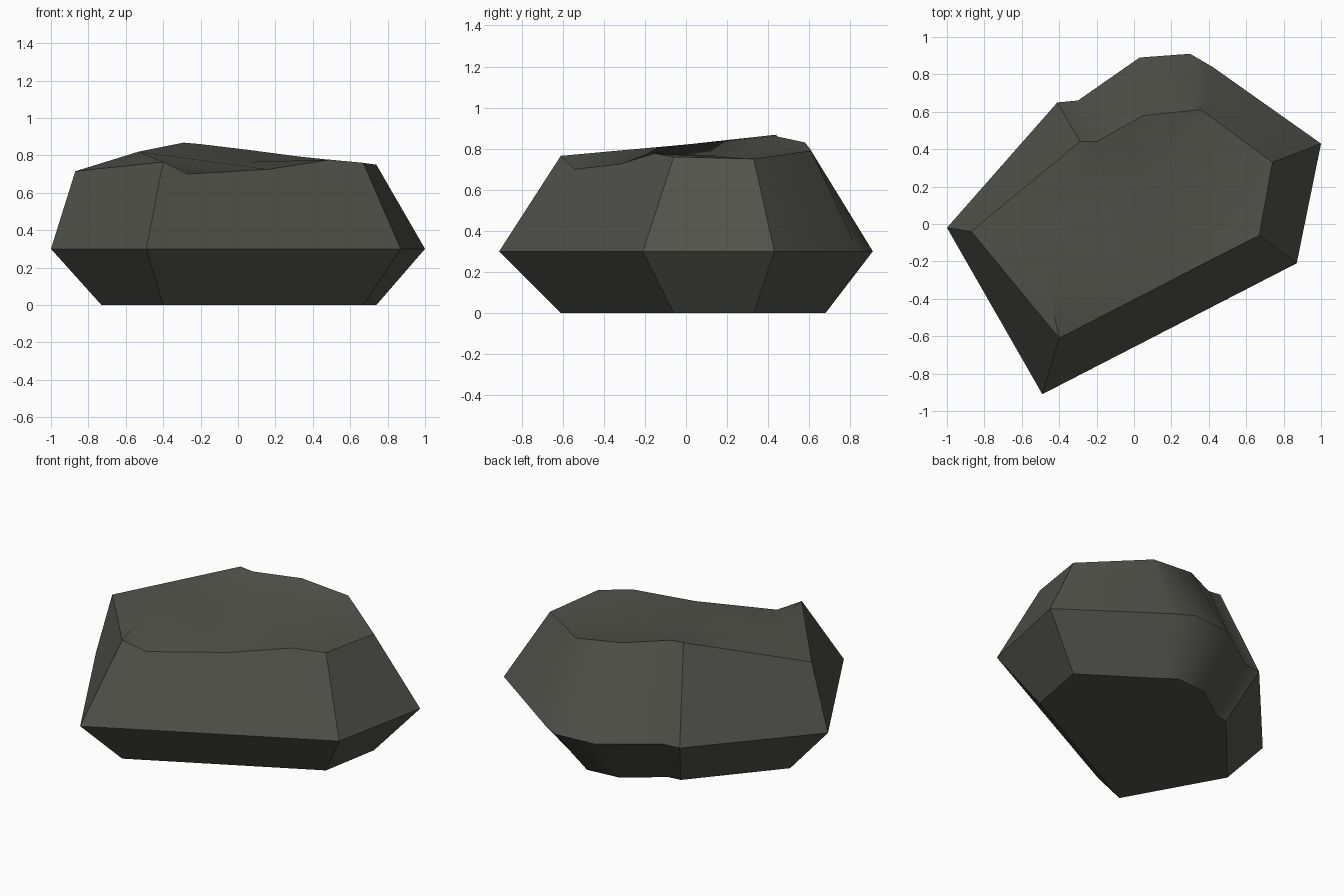
import bpy, bmesh, math
from mathutils import Vector
from mathutils.geometry import delaunay_2d_cdt

if "Cube" in bpy.data.objects:
    bpy.data.objects.remove(bpy.data.objects["Cube"])

stone = bpy.data.materials.new("dark grey stone")
stone.diffuse_color = (0.085, 0.085, 0.073, 1)
stone.use_nodes = True
stone.node_tree.nodes["Principled BSDF"].inputs["Base Color"].default_value = stone.diffuse_color

# Widest outline, counter-clockwise
waist = [(-1, -.02), (-.49, -.91), (.87, -.21), (1, .43), (.42, .84),
         (.30, .91), (.03, .89), (-.30, .66), (-.41, .65)]
# Footprint, same order
foot = [(-.73, -.02), (-.40, -.61), (.67, -.06), (.74, .33), (.31, .62),
        (.23, .68), (.02, .66), (-.22, .49), (-.30, .48)]
# Upper rim, same order
rim = [(-.87, -.04, .715), (-.40, -.61, .765), (.67, -.06, .76), (.74, .33, .75),
       (.36, .61, .79), (.30, .605, .797), (.05, .58, .83), (-.20, .44, .86),
       (-.29, .44, .868)]
# Chips along the front rim, and bumps inside the top
chips = [(-.27, -.543, .70), (.16, -.322, .725), (.49, -.153, .777)]
bumps = [(-.53, 0, .82), (.07, .2, .765)]

bm = bmesh.new()
F = [bm.verts.new((x, y, 0)) for x, y in foot]
W = [bm.verts.new((x, y, .3)) for x, y in waist]
R = [bm.verts.new(p) for p in rim]
C = [bm.verts.new(p) for p in chips]
B = [bm.verts.new(p) for p in bumps]

# Base and side walls
bm.faces.new(F[::-1])
n = len(W)
for i in range(n):
    j = (i + 1) % n
    bm.faces.new((F[i], F[j], W[j], W[i]))
    bm.faces.new([W[i], W[j], R[j]] + (C[::-1] if i == 1 else []) + [R[i]])

# Uneven top, triangulated inside the rim
loop = R[:2] + C + R[2:]
verts = loop + B
k = len(loop)
edges = [(i, (i + 1) % k) for i in range(k)] + [(k, 3), (k + 1, 4), (k, k + 1)]
res = delaunay_2d_cdt([Vector(v.co.xy) for v in verts], edges, [], 1, 1e-5)
for f in res[2]:
    bm.faces.new([verts[res[3][i][0]] for i in f])

bmesh.ops.recalc_face_normals(bm, faces=bm.faces)
mesh = bpy.data.meshes.new("boulder")
bm.to_mesh(mesh)
bm.free()
mesh.materials.append(stone)
boulder = bpy.data.objects.new("boulder", mesh)
bpy.context.collection.objects.link(boulder)
bpy.context.view_layer.objects.active = boulder
boulder.select_set(True)
bpy.ops.object.shade_smooth_by_angle(angle=math.radians(30))
